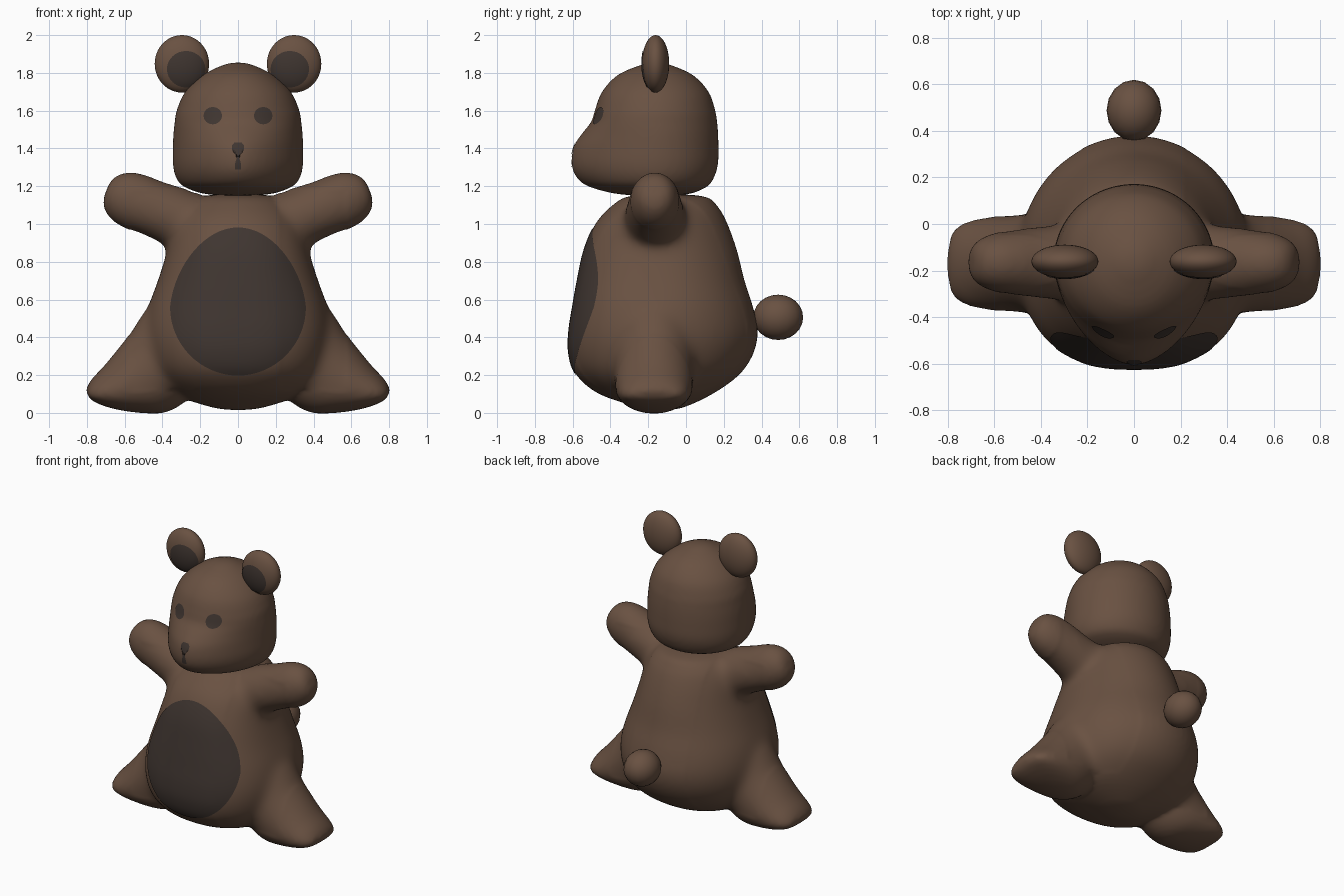
import bpy, bmesh, math
from mathutils import Vector, Matrix
from mathutils.bvhtree import BVHTree

if "Cube" in bpy.data.objects:
    bpy.data.objects.remove(bpy.data.objects["Cube"])


def material(name, rgb):
    m = bpy.data.materials.new(name)
    m.diffuse_color = (*rgb, 1)
    m.use_nodes = True
    m.node_tree.nodes["Principled BSDF"].inputs["Base Color"].default_value = m.diffuse_color
    return m


FUR = material("brown fur", (0.142, 0.083, 0.054))
DARK = material("dark brown patch", (0.050, 0.036, 0.030))


def finish(name, bm, mat):
    bmesh.ops.recalc_face_normals(bm, faces=bm.faces)
    me = bpy.data.meshes.new(name)
    bm.to_mesh(me)
    bm.free()
    me.materials.append(mat)
    me.shade_smooth()
    ob = bpy.data.objects.new(name, me)
    bpy.context.collection.objects.link(ob)
    return ob


def spline(rows, steps=4):
    """Catmull-Rom through rows of numbers."""
    out = []
    for i in range(len(rows) - 1):
        a, b = rows[max(i - 1, 0)], rows[i]
        c, d = rows[i + 1], rows[min(i + 2, len(rows) - 1)]
        for k in range(steps):
            t = k / steps
            out.append([0.5 * (2 * q + (r - p) * t + (2 * p - 5 * q + 4 * r - s) * t * t
                               + (3 * q - p - 3 * r + s) * t ** 3)
                        for p, q, r, s in zip(a, b, c, d)])
    return out + [list(rows[-1])]


def skin(bm, rings):
    """Closed skin over rings of points."""
    loops = [[bm.verts.new(p) for p in ring] for ring in rings]
    n = len(loops[0])
    for a, b in zip(loops, loops[1:]):
        for i in range(n):
            j = (i + 1) % n
            bm.faces.new((a[i], a[j], b[j], b[i]))
    bm.faces.new(loops[0][::-1])
    bm.faces.new(loops[-1])


TURN = [2 * math.pi * i / 64 for i in range(64)]


def upright(bm, rows):
    """Loft of rows (z, half width, front y, middle y, back y, front squareness)."""
    rings = []
    for z, w, f, m, b, e in spline(rows):
        ring = []
        for a in TURN:
            c, s = math.cos(a), math.sin(a)
            p = 2 / e if s < 0 else 1
            depth = (m - f) if s < 0 else (b - m)
            ring.append((math.copysign(abs(c) ** p, c) * w,
                         m + math.copysign(abs(s) ** p, s) * depth, z))
        rings.append(ring)
    skin(bm, rings)


def limb(bm, side, start, direction, rows, y):
    """Loft along a line in the xz plane; rows (distance, shift, half height, half depth)."""
    d = Vector((direction[0], 0, direction[1])).normalized()
    nrm = Vector((-d.z, 0, d.x))
    rings = []
    for t, shift, h, ry in spline(rows):
        ring = []
        for a in TURN:
            p = Vector((start[0], y, start[1])) + d * t + nrm * (shift + h * math.sin(a))
            ring.append((p.x * side, p.y + ry * math.cos(a), p.z))
        rings.append(ring)
    skin(bm, rings)


def ball(bm, centre, radii, u=32, v=20):
    bmesh.ops.create_uvsphere(bm, u_segments=u, v_segments=v, radius=1,
                              matrix=Matrix.Translation(centre) @ Matrix.Diagonal((*radii, 1)))


def fuse(ob, blend=None, rounds=30):
    """Merge overlapping volumes into one skin, softened where blend(co) holds."""
    r = ob.modifiers.new("merge", 'REMESH')
    r.mode = 'VOXEL'
    r.voxel_size = 0.016
    s = ob.modifiers.new("soften", 'SMOOTH')
    s.factor = 0.5
    s.iterations = 5
    dg = bpy.context.evaluated_depsgraph_get()
    me = bpy.data.meshes.new_from_object(ob.evaluated_get(dg))
    ob.modifiers.clear()
    ob.data = me
    if blend:
        bm = bmesh.new()
        bm.from_mesh(me)
        verts = [v for v in bm.verts if blend(v.co)]
        for _ in range(rounds):
            bmesh.ops.smooth_vert(bm, verts=verts, factor=0.5,
                                  use_axis_x=True, use_axis_y=True, use_axis_z=True)
        bm.to_mesh(me)
        bm.free()
    me.shade_smooth()


def patch(name, target, centre, outline, rings=10):
    """Thin sheet with a front-view outline, laid on the target's front."""
    tb = bmesh.new()
    tb.from_mesh(target.data)
    tree = BVHTree.FromBMesh(tb)
    bm = bmesh.new()

    def drop(x, z):
        hit, nrm, _, _ = tree.ray_cast(Vector((x, -3, z)), Vector((0, 1, 0)))
        return bm.verts.new(hit + nrm * 0.004)

    cx, cz = centre
    mid = drop(cx, cz)
    prev = None
    for k in range(1, rings + 1):
        f = k / rings
        cur = [drop(cx + (x - cx) * f, cz + (z - cz) * f) for x, z in outline]
        for i in range(len(cur)):
            j = (i + 1) % len(cur)
            bm.faces.new((prev[i], prev[j], cur[j], cur[i]) if prev else (mid, cur[i], cur[j]))
        prev = cur
    tb.free()
    ob = finish(name, bm, DARK)
    # sheets are open, so make sure they face forward
    if sum(p.normal.y * p.area for p in ob.data.polygons) > 0:
        ob.data.flip_normals()


def oval(cx, cz, rx, rz):
    return [(cx + rx * math.cos(a), cz + rz * math.sin(a)) for a in TURN[::2]]


# Body with arms and legs
bm = bmesh.new()
upright(bm, [(0.015, 0.02, -0.16, -0.13, -0.10, 2), (0.03, 0.14, -0.25, -0.13, -0.01, 2),
             (0.10, 0.34, -0.46, -0.14, 0.14, 2.2), (0.20, 0.44, -0.58, -0.14, 0.28, 2.4),
             (0.31, 0.48, -0.62, -0.13, 0.355, 2.5), (0.43, 0.495, -0.62, -0.13, 0.38, 2.5),
             (0.56, 0.475, -0.60, -0.13, 0.355, 2.5), (0.70, 0.425, -0.575, -0.13, 0.31, 2.5),
             (0.86, 0.375, -0.54, -0.14, 0.27, 2.4), (1.00, 0.34, -0.48, -0.14, 0.22, 2.2),
             (1.09, 0.29, -0.40, -0.12, 0.17, 2), (1.145, 0.20, -0.31, -0.12, 0.10, 2),
             (1.16, 0.02, -0.15, -0.12, -0.10, 2)])
for s in (1, -1):
    limb(bm, s, (0.445, 1.08), (0.93, 0.36),
         [(-0.38, 0, 0.13, 0.15), (-0.2, 0, 0.16, 0.165), (0, 0, 0.15, 0.152),
          (0.10, 0, 0.15, 0.138), (0.18, 0, 0.137, 0.12), (0.24, 0, 0.10, 0.09),
          (0.267, 0, 0.05, 0.05), (0.27, 0, 0.005, 0.005)], -0.165)
    limb(bm, s, (0.25, 0.5), (0.77, -0.63),
         [(-0.10, -0.05, 0.18, 0.17), (0.13, -0.055, 0.245, 0.21), (0.30, -0.09, 0.232, 0.215),
          (0.42, -0.092, 0.207, 0.21), (0.517, -0.064, 0.160, 0.20), (0.61, -0.02, 0.103, 0.18),
          (0.665, 0.01, 0.05, 0.14), (0.682, 0.015, 0.008, 0.06)], -0.17)
body = finish("body", bm, FUR)
fuse(body, lambda co: 0.22 < abs(co.x) < 0.58 and 0.12 < co.z < 1.18)

# Head, drawn out into a muzzle low on the front
bm = bmesh.new()
upright(bm, [(1.148, 0.02, -0.20, -0.16, -0.12, 2), (1.160, 0.18, -0.37, -0.16, 0.02, 1.9),
             (1.20, 0.29, -0.52, -0.16, 0.115, 1.75), (1.25, 0.33, -0.582, -0.16, 0.15, 1.7),
             (1.32, 0.345, -0.607, -0.16, 0.17, 1.7), (1.41, 0.345, -0.595, -0.16, 0.172, 1.7),
             (1.48, 0.342, -0.550, -0.16, 0.17, 1.8), (1.54, 0.335, -0.502, -0.16, 0.165, 2),
             (1.60, 0.325, -0.483, -0.16, 0.155, 2), (1.70, 0.280, -0.445, -0.16, 0.12, 2),
             (1.79, 0.185, -0.36, -0.16, 0.035, 2), (1.845, 0.07, -0.23, -0.16, -0.09, 2),
             (1.855, 0.01, -0.17, -0.16, -0.15, 2)])
head = finish("head", bm, FUR)
fuse(head)

# Ears with dark insides, and eyes
for s, side in ((1, "left"), (-1, "right")):
    bm = bmesh.new()
    ball(bm, (0.297 * s, -0.161, 1.848), (0.144, 0.072, 0.152), 40, 24)
    ear = finish(side + "_ear", bm, FUR)
    patch(side + "_inner_ear", ear, (0.275 * s, 1.82), oval(0.275 * s, 1.82, 0.1, 0.095))
    patch(side + "_eye", head, (0.132 * s, 1.572), oval(0.132 * s, 1.572, 0.048, 0.046), 4)

# Nose and mouth mark
half = [(0.018, 1.43), (0.031, 1.415), (0.030, 1.388), (0.010, 1.367),
        (0.008, 1.345), (0.016, 1.315), (0.016, 1.29)]
patch("nose", head, (0, 1.355), half + [(-x, z) for x, z in reversed(half)], 4)

# Egg-shaped belly patch
egg = [(0.357 * math.cos(a) * (1 - 0.12 * max(math.sin(a), 0)),
        0.56 + (0.42 if math.sin(a) > 0 else 0.36) * math.sin(a)) for a in TURN]
patch("belly_patch", body, (0, 0.56), egg, 20)

# Tail
bm = bmesh.new()
ball(bm, (0, 0.488, 0.506), (0.118, 0.132, 0.12), 16, 12)
finish("tail", bm, FUR)
